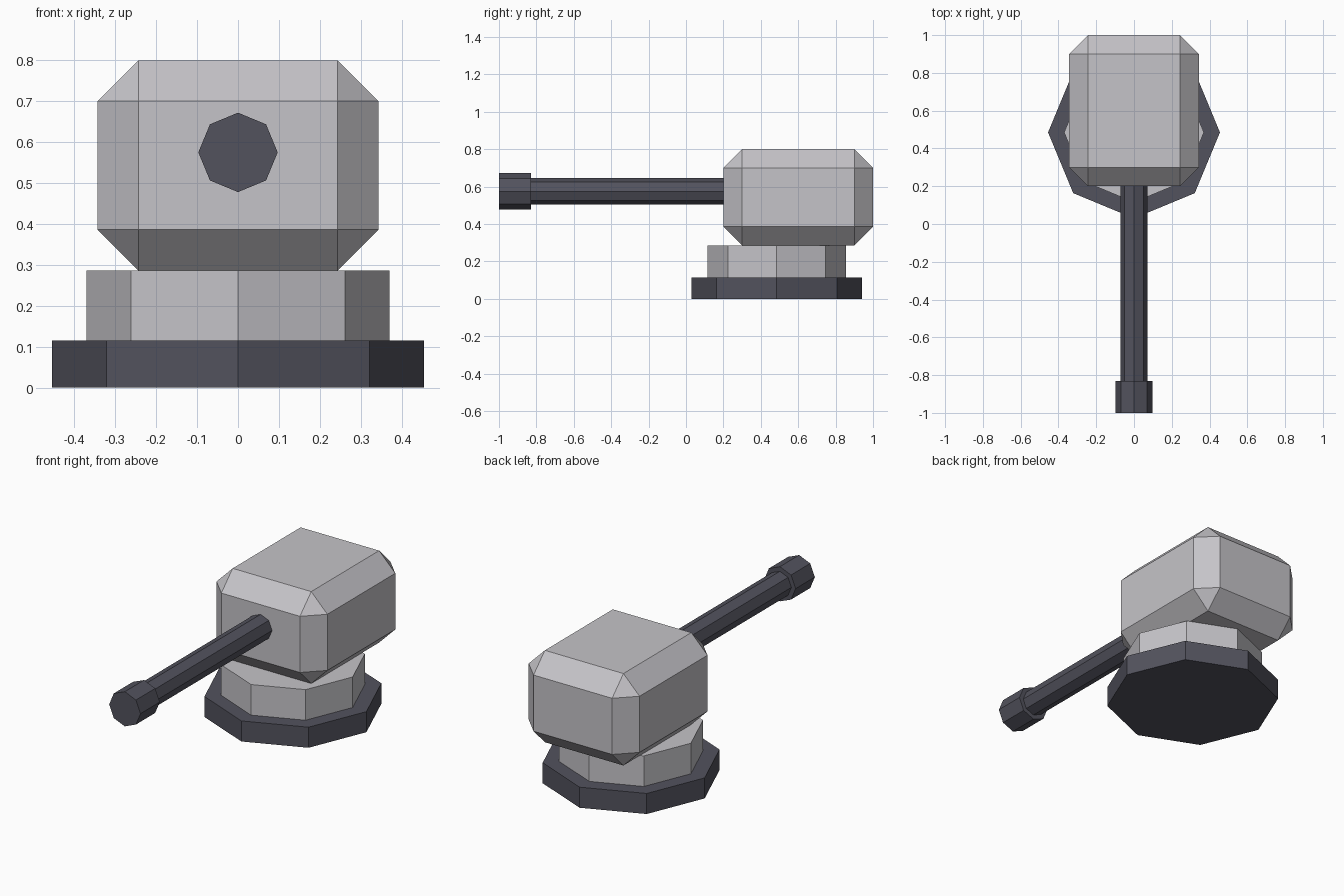
import bpy
import bmesh
from math import radians
from mathutils import Matrix

default = bpy.data.objects.get("Cube")
if default:
    bpy.data.objects.remove(default, do_unlink=True)


def material(name, colour):
    mat = bpy.data.materials.new(name)
    mat.use_nodes = True
    mat.diffuse_color = colour
    mat.node_tree.nodes["Principled BSDF"].inputs["Base Color"].default_value = colour
    return mat


light_grey = material("light grey", (0.56, 0.55, 0.58, 1))
dark_grey = material("dark grey", (0.085, 0.085, 0.11, 1))

MOUNT_Y = 0.485
BARREL_Z = 0.575


def finish(name, bm, mat):
    mesh = bpy.data.meshes.new(name)
    bm.to_mesh(mesh)
    bm.free()
    mesh.materials.append(mat)
    obj = bpy.data.objects.new(name, mesh)
    bpy.context.collection.objects.link(obj)
    return obj


def octagon(name, radius, start, end, mat, along_y=False):
    """Eight-sided prism from start to end, along z at the mount or along y at the barrel."""
    bm = bmesh.new()
    bmesh.ops.create_cone(bm, cap_ends=True, segments=8, radius1=radius,
                          radius2=radius, depth=end - start)
    middle = (start + end) / 2
    if along_y:
        place = Matrix.Translation((0, middle, BARREL_Z)) @ Matrix.Rotation(radians(90), 4, "X")
    else:
        place = Matrix.Translation((0, MOUNT_Y, middle))
    bm.transform(place)
    return finish(name, bm, mat)


# Stepped base
octagon("base_plate", 0.455, 0, 0.115, dark_grey)
octagon("swivel_ring", 0.37, 0.115, 0.286, light_grey)

# Chamfered turret head
bm = bmesh.new()
bmesh.ops.create_cube(bm, size=1)
bm.transform(Matrix.Translation((0, 0.6, 0.543)) @ Matrix.Diagonal((0.686, 0.8, 0.514, 1)))
bmesh.ops.bevel(bm, geom=bm.edges[:], offset=0.1, offset_type="OFFSET",
                segments=1, affect="EDGES")
finish("turret_head", bm, light_grey)

# Barrel and muzzle
octagon("barrel", 0.071, -0.84, 0.25, dark_grey, along_y=True)
octagon("muzzle", 0.097, -1, -0.83, dark_grey, along_y=True)
